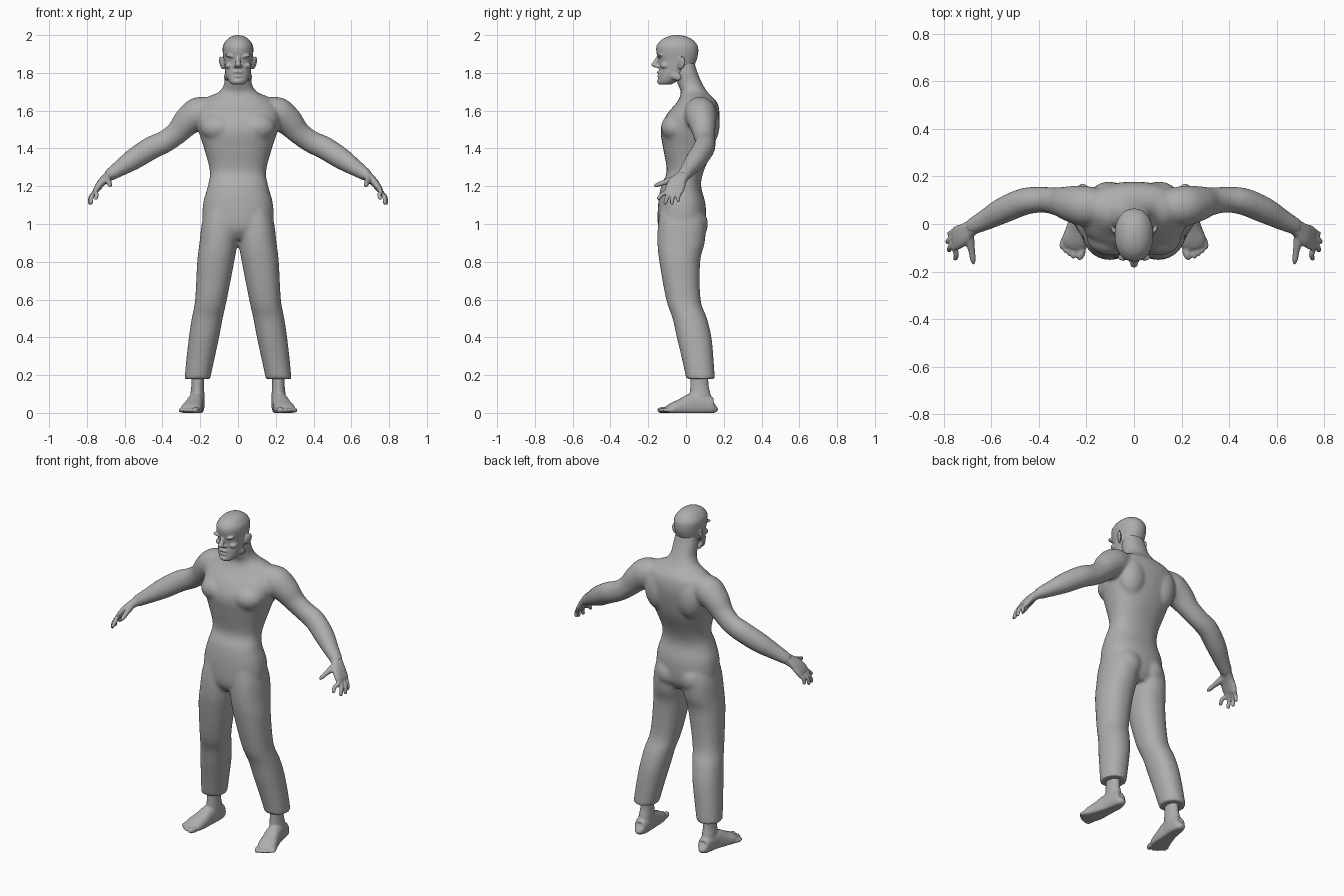
import bpy, bmesh, math
from mathutils import Vector, Matrix

grey = bpy.data.materials.new("plain grey")
grey.diffuse_color = (0.42, 0.42, 0.42, 1)


def spline(rows, n):
    """Smooth a short list of rows with a Catmull-Rom curve."""
    out = []
    for i in range(len(rows) - 1):
        p = [rows[max(i - 1, 0)], rows[i], rows[i + 1], rows[min(i + 2, len(rows) - 1)]]
        for k in range(n):
            t = k / n
            out.append([0.5 * (2 * b + (c - a) * t + (2 * a - 5 * b + 4 * c - d) * t * t
                               + (3 * b - a - 3 * c + d) * t ** 3) for a, b, c, d in zip(*p)])
    return out + [list(rows[-1])]


def loft(bm, rows, ref, axis=None, power=2.0, n=4, sides=32, s=1):
    """Closed tube through rows of (x, y, z, radius along ref, other radius)."""
    rows = spline(rows, n)
    pts = [Vector(r[:3]) for r in rows]
    rings = []
    for i, r in enumerate(rows):
        t = Vector(axis) if axis else (pts[min(i + 1, len(pts) - 1)] - pts[max(i - 1, 0)]).normalized()
        u = Vector(ref)
        u = (u - t * u.dot(t)).normalized()
        v = t.cross(u)
        ring = []
        for k in range(sides):
            c, q = math.cos(k * math.tau / sides), math.sin(k * math.tau / sides)
            c = math.copysign(abs(c) ** (2 / power), c)
            q = math.copysign(abs(q) ** (2 / power), q)
            p = pts[i] + u * c * r[3] + v * q * r[4]
            ring.append(bm.verts.new((p.x * s, p.y, p.z)))
        rings.append(ring)
    for a, b in zip(rings, rings[1:]):
        for k in range(sides):
            j = (k + 1) % sides
            bm.faces.new((a[k], a[j], b[j], b[k]))
    bm.faces.new(rings[0][::-1])
    bm.faces.new(rings[-1])


def blob(bm, pos, size, tilt=(0, 0, 0), s=1):
    """Ellipsoid, tilted by angles in degrees."""
    m = Matrix.Translation(pos)
    for a, ax in zip(tilt, "XYZ"):
        m = m @ Matrix.Rotation(math.radians(a), 4, ax)
    m = Matrix.Diagonal((s, 1, 1, 1)) @ m @ Matrix.Diagonal((*size, 1))
    bmesh.ops.create_uvsphere(bm, u_segments=20, v_segments=14, radius=1, matrix=m)


def finish(bm, name, voxel, smooth):
    """Fuse the overlapping volumes of a part into one smooth skin."""
    bmesh.ops.recalc_face_normals(bm, faces=bm.faces)
    me = bpy.data.meshes.new(name)
    bm.to_mesh(me)
    bm.free()
    me.materials.append(grey)
    ob = bpy.data.objects.new(name, me)
    bpy.context.collection.objects.link(ob)
    r = ob.modifiers.new("fuse", 'REMESH')
    r.mode, r.voxel_size, r.use_smooth_shade = 'VOXEL', voxel, True
    m = ob.modifiers.new("soften", 'SMOOTH')
    m.factor, m.iterations = 0.5, smooth


X, Y, Z = (1, 0, 0), (0, 1, 0), (0, 0, 1)

# torso, neck, arms and trousers
bm = bmesh.new()
loft(bm, [(0, -.02, .92, .10, .09), (0, -.022, .98, .18, .125), (0, -.022, 1.1, .186, .126),
          (0, -.026, 1.2, .160, .106), (0, -.004, 1.28, .149, .098), (0, .012, 1.4, .18, .133),
          (0, .018, 1.5, .212, .152), (0, .038, 1.58, .222, .14), (0, .058, 1.645, .185, .106),
          (0, .045, 1.695, .105, .072), (0, .022, 1.74, .074, .066), (0, 0, 1.8, .07, .062),
          (0, -.015, 1.87, .06, .055)], X, axis=Z, power=2.3)
for s in (1, -1):
    loft(bm, [(.10, .07, 1.62, .06, .05), (.2, .075, 1.59, .085, .085), (.265, .085, 1.545, .076, .077),
              (.32, .095, 1.485, .06, .062), (.385, .102, 1.437, .054, .059), (.46, .095, 1.402, .057, .061),
              (.55, .058, 1.345, .055, .057), (.62, .02, 1.298, .045, .044), (.675, -.008, 1.262, .036, .034),
              (.69, -.016, 1.25, .034, .028)],
         Y, s=s)
    loft(bm, [(.215, .077, .18, .068, .076), (.2, .063, .28, .074, .083), (.18, .043, .4, .08, .092),
              (.163, .02, .5, .082, .091), (.143, -.014, .6, .084, .091), (.118, -.033, .8, .098, .108),
              (.104, -.026, .9, .1, .125), (.096, -.022, 1.0, .096, .126), (.09, -.025, 1.08, .08, .11)],
         X, axis=Z, power=2.2, s=s)
    blob(bm, (.1, -.055, 1.51), (.1, .078, .075), s=s)         # chest muscle
    blob(bm, (.105, .1, 1.53), (.09, .079, .13), s=s)          # shoulder blade
    blob(bm, (.08, .04, 1.0), (.08, .077, .085), s=s)          # buttock
    blob(bm, (.1, .055, 1.66), (.1, .06, .035), (0, 18, 0), s)  # trapezius
finish(bm, "body", .01, 5)

# head
bm = bmesh.new()
loft(bm, [(0, -.112, 1.738, .03, .03), (0, -.1, 1.752, .047, .046), (0, -.075, 1.79, .064, .07),
          (0, -.053, 1.83, .071, .09), (0, -.045, 1.87, .076, .102), (0, -.046, 1.91, .081, .111),
          (0, -.047, 1.945, .079, .108), (0, -.047, 1.975, .06, .083), (0, -.047, 1.993, .035, .048),
          (0, -.047, 2.0, .008, .012)], X, axis=Z, power=2.15)
loft(bm, [(0, -.142, 1.89, .01, .012), (0, -.155, 1.865, .012, .014), (0, -.168, 1.842, .016, .017),
          (0, -.15, 1.828, .014, .012)], X, axis=Z)             # nose
blob(bm, (0, -.135, 1.803), (.03, .021, .007))                  # upper lip
blob(bm, (0, -.132, 1.782), (.026, .021, .007))                 # lower lip
blob(bm, (0, -.13, 1.755), (.03, .024, .017))                   # chin
for s in (1, -1):
    blob(bm, (.036, -.133, 1.888), (.034, .02, .009), (0, -14, -22), s)  # brow
    blob(bm, (.045, -.112, 1.838), (.024, .025, .016), (0, 0, -30), s)   # cheek
    blob(bm, (.033, -.121, 1.866), (.013, .013, .008), s=s)              # eye
    blob(bm, (.014, -.152, 1.834), (.01, .012, .008), s=s)               # nostril
    blob(bm, (.086, -.025, 1.853), (.009, .023, .036), (-12, 14, -25), s)  # ear
    blob(bm, (.055, -.06, 1.785), (.017, .04, .022), (-25, 0, -15), s)   # jaw
finish(bm, "head", .005, 2)

for s, side in ((1, "left"), (-1, "right")):
    # hand: palm, four fingers, thumb
    bm = bmesh.new()
    loft(bm, [(.66, .0, 1.272, .034, .031), (.69, -.02, 1.25, .035, .025), (.72, -.045, 1.222, .046, .022),
              (.748, -.06, 1.185, .05, .017), (.754, -.064, 1.17, .045, .012)], Y, power=2.4, s=s)
    for y0, x1, y1, z1 in ((-.099, .752, -.148, 1.128), (-.076, .778, -.113, 1.104),
                           (-.052, .784, -.078, 1.103), (-.028, .777, -.044, 1.117)):
        loft(bm, [(.735, y0 + .015, 1.205, .012, .012), (.755, y0, 1.172, .0125, .0125),
                  (x1 - .004, (y0 + y1) / 2 - .004, (1.172 + z1) / 2 + .006, .0115, .0115),
                  (x1, y1 + .003, z1 + .008, .010, .010), (x1, y1, z1, .006, .006)],
             X, sides=14, s=s)
    loft(bm, [(.695, -.03, 1.248, .02, .02), (.69, -.075, 1.232, .019, .019), (.683, -.115, 1.22, .014, .014),
              (.678, -.15, 1.208, .012, .012), (.676, -.168, 1.2, .006, .006)], X, sides=14, s=s)
    finish(bm, side + "_hand", .005, 2)

    # foot: ankle, sole and instep, toes
    bm = bmesh.new()
    loft(bm, [(.213, .073, .24, .034, .046), (.214, .071, .15, .033, .048), (.215, .075, .1, .037, .055),
              (.218, .08, .05, .04, .06)], X, axis=Z, s=s)
    loft(bm, [(.216, .157, .04, .012, .02), (.216, .145, .036, .032, .04), (.217, .1, .043, .04, .055),
              (.224, .04, .045, .043, .06), (.235, -.02, .03, .05, .047), (.248, -.07, .02, .055, .034),
              (.257, -.1, .013, .045, .022)], X, power=2.4, s=s)
    for x, y, r in ((.222, -.118, .018), (.25, -.117, .013), (.268, -.106, .013), (.285, -.093, .012),
                    (.3, -.078, .012)):
        blob(bm, (x, y, .014), (r, r + .018, r), (0, 0, 14), s)
    for v in bm.verts:
        v.co.z = max(v.co.z, 0)
    finish(bm, side + "_foot", .006, 2)
